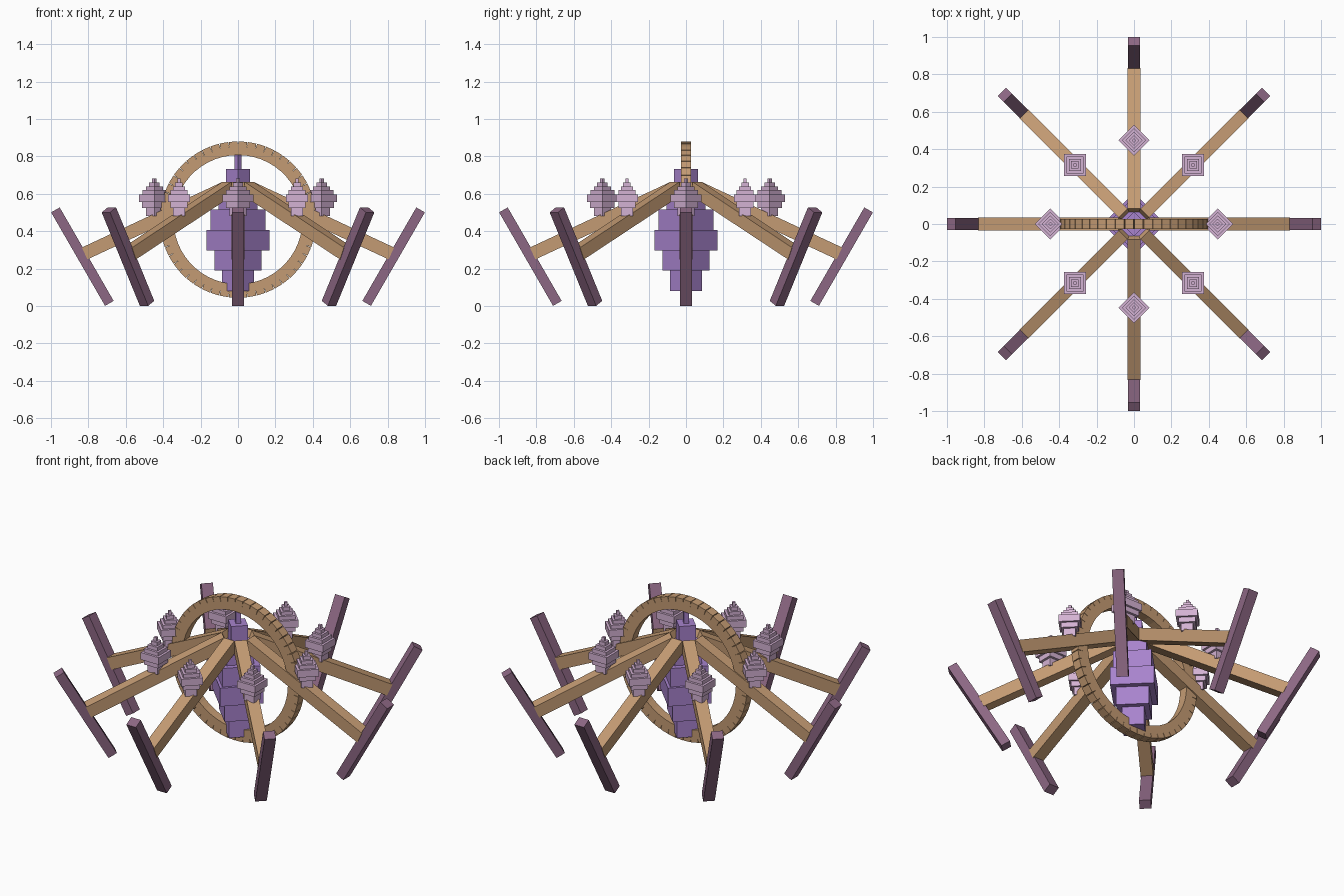
import bpy, bmesh, math
from mathutils import Matrix, Vector

if "Cube" in bpy.data.objects:
    bpy.data.objects.remove(bpy.data.objects["Cube"])


def material(name, rgb):
    lin = [((c / 255 + 0.055) / 1.055) ** 2.4 for c in rgb]
    m = bpy.data.materials.new(name)
    m.diffuse_color = (*lin, 1)
    m.use_nodes = True
    m.node_tree.nodes["Principled BSDF"].inputs["Base Color"].default_value = m.diffuse_color
    return m


tan = material("tan wood", (196, 155, 115))
purple = material("purple", (168, 131, 205))
pale = material("pale mauve", (212, 178, 211))
dark = material("dark mauve", (140, 103, 131))


def add_box(bm, size, matrix):
    bmesh.ops.create_cube(bm, size=1, matrix=matrix @ Matrix.Diagonal((*size, 1)))


def finish(bm, name, mat):
    me = bpy.data.meshes.new(name)
    bm.to_mesh(me)
    bm.free()
    me.materials.append(mat)
    ob = bpy.data.objects.new(name, me)
    bpy.context.collection.objects.link(ob)
    return ob


def stack(name, layers, base, mat):
    """Stepped tower of square blocks with corners pointing along base x and y."""
    bm = bmesh.new()
    for r, z0, z1 in layers:
        side = r * math.sqrt(2)
        add_box(bm, (side, side, z1 - z0),
                base @ Matrix.Translation((0, 0, (z0 + z1) / 2))
                @ Matrix.Rotation(math.pi / 4, 4, 'Z'))
    return finish(bm, name, mat)


def bar(name, size, centre, tilt, spin, mat):
    bm = bmesh.new()
    add_box(bm, size, spin @ Matrix.Translation(centre) @ Matrix.Rotation(tilt, 4, 'Y'))
    return finish(bm, name, mat)


# Central stepped body
body = [(0.085, 0.08, 0.19), (0.125, 0.19, 0.298), (0.168, 0.298, 0.406),
        (0.147, 0.406, 0.515), (0.105, 0.515, 0.625), (0.065, 0.625, 0.732),
        (0.02, 0.732, 0.835)]
stack("central_body", body, Matrix(), purple)

# Upright ring of separate blocks
bm = bmesh.new()
count = 52
for i in range(count):
    turn = Matrix.Rotation(2 * math.pi * (i + 0.5) / count, 4, 'Y')
    add_box(bm, (0.073, 0.054, 0.0465),
            Matrix.Translation((0, 0, 0.462)) @ turn @ Matrix.Translation((0.381, 0, 0)))
finish(bm, "block_ring", tan)

# Eight arms, each with a tilted leg and a stepped pod
pod = [(0.045, 0.48, 0.525), (0.065, 0.525, 0.555), (0.083, 0.555, 0.597),
       (0.064, 0.597, 0.619), (0.045, 0.619, 0.64), (0.028, 0.64, 0.661),
       (0.012, 0.661, 0.683)]
inner, outer = Vector((0.068, 0, 0.632)), Vector((0.82, 0, 0.281))
arm_length = (outer - inner).length
arm_tilt = math.atan2(inner.z - outer.z, outer.x - inner.x)
for k in range(8):
    spin = Matrix.Rotation(k * math.pi / 4, 4, 'Z')
    bar(f"arm_{k + 1}", (arm_length, 0.068, 0.07), (inner + outer) / 2, arm_tilt, spin, tan)
    bar(f"leg_{k + 1}", (0.053, 0.063, 0.577), (0.832, 0, 0.264), math.radians(30), spin, dark)
    stack(f"pod_{k + 1}", pod, spin @ Matrix.Translation((0.447, 0, 0)), pale)
